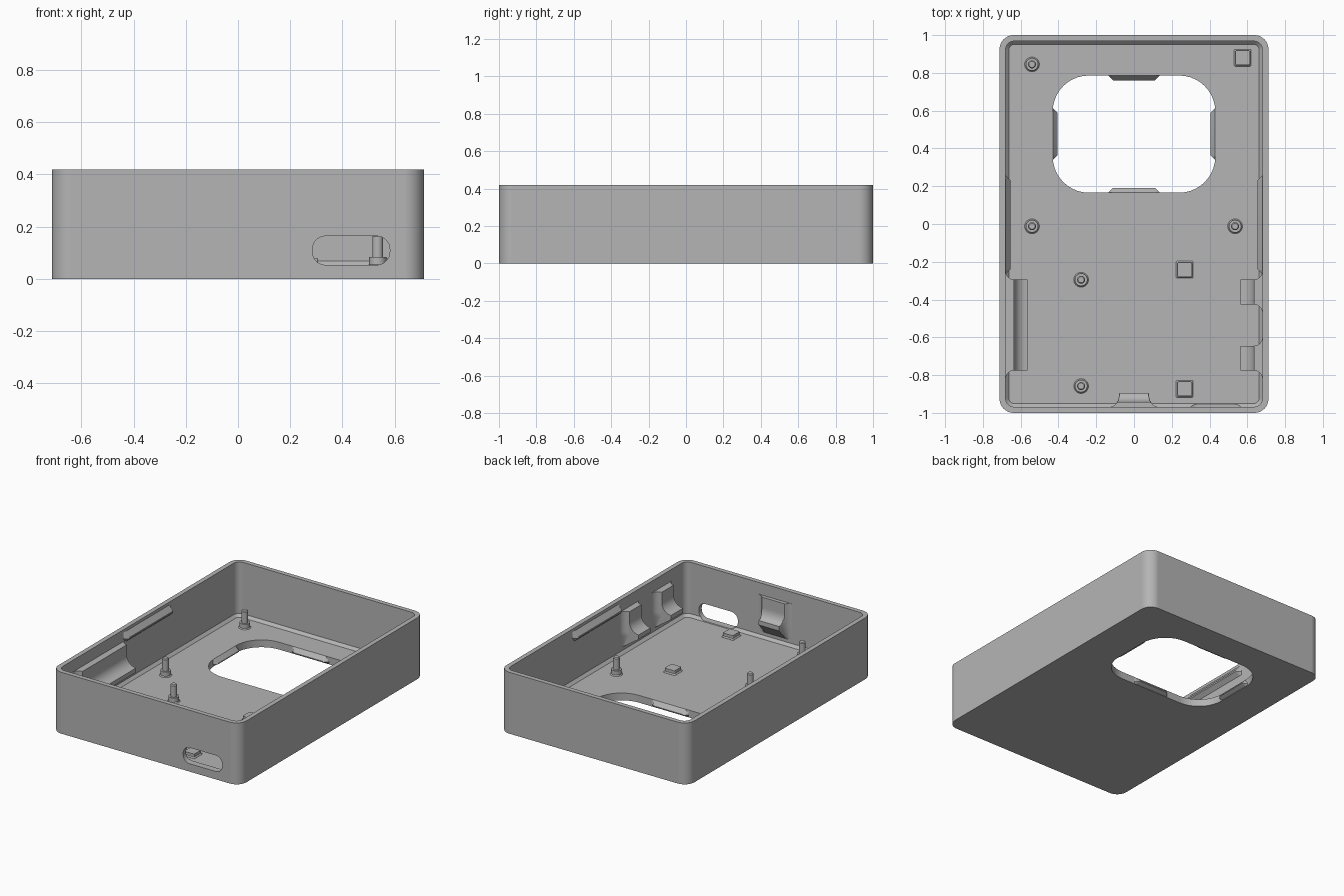
import bpy, bmesh, math
from mathutils import Vector

if "Cube" in bpy.data.objects:
    bpy.data.objects.remove(bpy.data.objects["Cube"], do_unlink=True)

W, L, H = 0.712, 1.0, 0.42      # half width, half length, height
T, FLOOR = 0.032, 0.05          # wall and floor thickness
IW, IL = W - T, L - T

grey = bpy.data.materials.new("plain grey plastic")
grey.use_nodes = True
grey.diffuse_color = (0.46, 0.46, 0.46, 1)
grey.node_tree.nodes["Principled BSDF"].inputs["Base Color"].default_value = grey.diffuse_color


def finish(obj):
    """Smooth the curved faces, keep creases sharp and flat faces flat."""
    obj.data.shade_smooth()
    obj.data.set_sharp_from_angle(angle=math.radians(30))
    mod = obj.modifiers.new("flat_faces", 'WEIGHTED_NORMAL')
    mod.keep_sharp = True


def skin(name, rings):
    """Closed solid through a list of equal-length point rings."""
    bm = bmesh.new()
    loops = [[bm.verts.new(p) for p in ring] for ring in rings]
    n = len(loops[0])
    for a, b in zip(loops, loops[1:]):
        for i in range(n):
            j = (i + 1) % n
            bm.faces.new((a[i], a[j], b[j], b[i]))
    bm.faces.new(loops[0][::-1])
    bm.faces.new(loops[-1])
    bmesh.ops.remove_doubles(bm, verts=bm.verts, dist=1e-5)
    bmesh.ops.recalc_face_normals(bm, faces=bm.faces)
    mesh = bpy.data.meshes.new(name)
    bm.to_mesh(mesh)
    bm.free()
    mesh.materials.append(grey)
    obj = bpy.data.objects.new(name, mesh)
    bpy.context.collection.objects.link(obj)
    return obj


def round_rect(hw, hl, r, seg=10):
    """Outline of a rectangle with rounded corners."""
    pts = []
    for k, (sx, sy) in enumerate(((1, 1), (-1, 1), (-1, -1), (1, -1))):
        for i in range(seg + 1):
            a = math.pi / 2 * (k + i / seg)
            pts.append((sx * (hw - r) + r * math.cos(a),
                        sy * (hl - r) + r * math.sin(a)))
    return pts


def stack(name, x, y, levels):
    """Rounded rectangles (half width, half length, radius, z) stacked up."""
    return skin(name, [[(x + px, y + py, z) for px, py in round_rect(hw, hl, r)]
                       for hw, hl, r, z in levels])


def wall_form(name, origin, inward, profile, stations):
    """Profile (depth, z) run along a wall; each station limits the depth."""
    inward = Vector((*inward, 0))
    along = Vector((-inward.y, inward.x, 0))
    base = Vector((*origin, 0))
    rings = []
    for s, limit in stations:
        sect = [(-0.012, profile[0][1])]
        sect += [(min(d, limit), z) for d, z in profile]
        sect.append((-0.012, profile[-1][1]))
        rings.append([base + along * s + inward * d + Vector((0, 0, z)) for d, z in sect])
    obj = skin(name, rings)
    finish(obj)
    return obj


def cut(obj, cutter):
    mod = obj.modifiers.new("cut", 'BOOLEAN')
    mod.operation = 'DIFFERENCE'
    mod.solver = 'EXACT'
    mod.object = cutter
    bpy.context.view_layer.objects.active = obj
    bpy.ops.object.modifier_apply(modifier=mod.name)
    bpy.data.objects.remove(cutter, do_unlink=True)


# Open tray with a chamfered inner floor edge
F = 0.018
shell = stack("case_shell", 0, 0, [
    (W, L, 0.075, 0), (W, L, 0.075, H), (IW, IL, 0.045, H),
    (IW, IL, 0.045, FLOOR + F), (IW - F, IL - F, 0.045 - F, FLOOR)])

# Large window in the floor
WX, WY, WCY = 0.43, 0.31, 0.476
cut(shell, stack("window_cutter", 0, WCY, [(WX, WY, 0.19, -0.1), (WX, WY, 0.19, 0.2)]))

# Slot through the front wall
slot_outline = round_rect(0.148, 0.055, 0.05)
cut(shell, skin("slot_cutter", [[(0.433 + px, y, 0.109 + pz) for px, pz in slot_outline]
                                for y in (-1.1, -0.93)]))
finish(shell)

# Snap lugs around the window
lug = [(0, FLOOR), (0.025, 0.022), (0.025, 0.016), (0, 0.002)]
lug_run = [(-0.137, 0), (-0.112, 0.025), (0.112, 0.025), (0.137, 0)]
for side, ix, iy in (("left", -1, 0), ("right", 1, 0), ("front", 0, 1), ("back", 0, -1)):
    wall_form("window_lug_" + side, (-ix * WX, WCY - iy * WY), (ix, iy), lug, lug_run)

# Snap ridges just under the rim of the long walls
ridge = [(0, 0.4), (0.027, 0.365), (0.027, 0.355), (0, 0.33)]
ridge_run = [(-0.262, 0), (-0.235, 0.027), (0.235, 0.027), (0.262, 0)]
for side, sx in (("left", 1), ("right", -1)):
    wall_form("snap_ridge_" + side, (sx * IW, -0.005), (-sx, 0), ridge, ridge_run)


def cradle(depth, shelf):
    """Bracket section: flat top, hollow front, lip and sloping underside."""
    r = depth - shelf
    pts = [(0, 0.34), (shelf, 0.34)]
    for i in range(9):
        a = math.pi / 2 * i / 8
        pts.append((depth - r * math.cos(a), 0.27 - 0.07 * math.sin(a)))
    return pts + [(depth, 0.17), (0, 0.09)]


def flared(half, depth, flare):
    """Stations for a block whose ends sweep out into the wall."""
    end = [(half, depth)]
    for i in range(9):
        a = math.pi / 2 * i / 8
        end.append((half + 0.048 * (1 - math.cos(a)), flare * (1 - math.sin(a))))
    return [(-s, d) for s, d in reversed(end)] + end


# Cradle brackets on the long walls and the front wall
side_cradle = cradle(0.115, 0.045)
wall_form("long_cradle", (-IW, -0.535), (1, 0), side_cradle, flared(0.24, 0.115, 0.045))
for tag, y in (("back", -0.36), ("front", -0.71)):
    wall_form("short_cradle_" + tag, (IW, y), (-1, 0), side_cradle, flared(0.065, 0.115, 0.045))
wall_form("front_cradle", (0, -IL), (0, 1), cradle(0.072, 0.025), flared(0.078, 0.072, 0.072))

# Stepped locating posts
for i, (x, y) in enumerate(((-0.54, 0.845), (-0.54, -0.012), (0.535, -0.012),
                            (-0.28, -0.295), (-0.28, -0.858))):
    levels = [(0.039, 0.045), (0.039, 0.05), (0.033, 0.056), (0.033, 0.085),
              (0.021, 0.085), (0.021, 0.162), (0.016, 0.168)]
    finish(stack("post_%d" % (i + 1), x, y, [(r, r, r, z) for r, z in levels]))

# Square support pads
for i, (x, y) in enumerate(((0.575, 0.88), (0.268, -0.242), (0.268, -0.873))):
    finish(stack("pad_%d" % (i + 1), x, y, [
        (0.045, 0.045, 0.006, 0.045), (0.045, 0.045, 0.006, 0.051),
        (0.038, 0.038, 0.006, 0.058), (0.038, 0.038, 0.006, 0.078)]))
